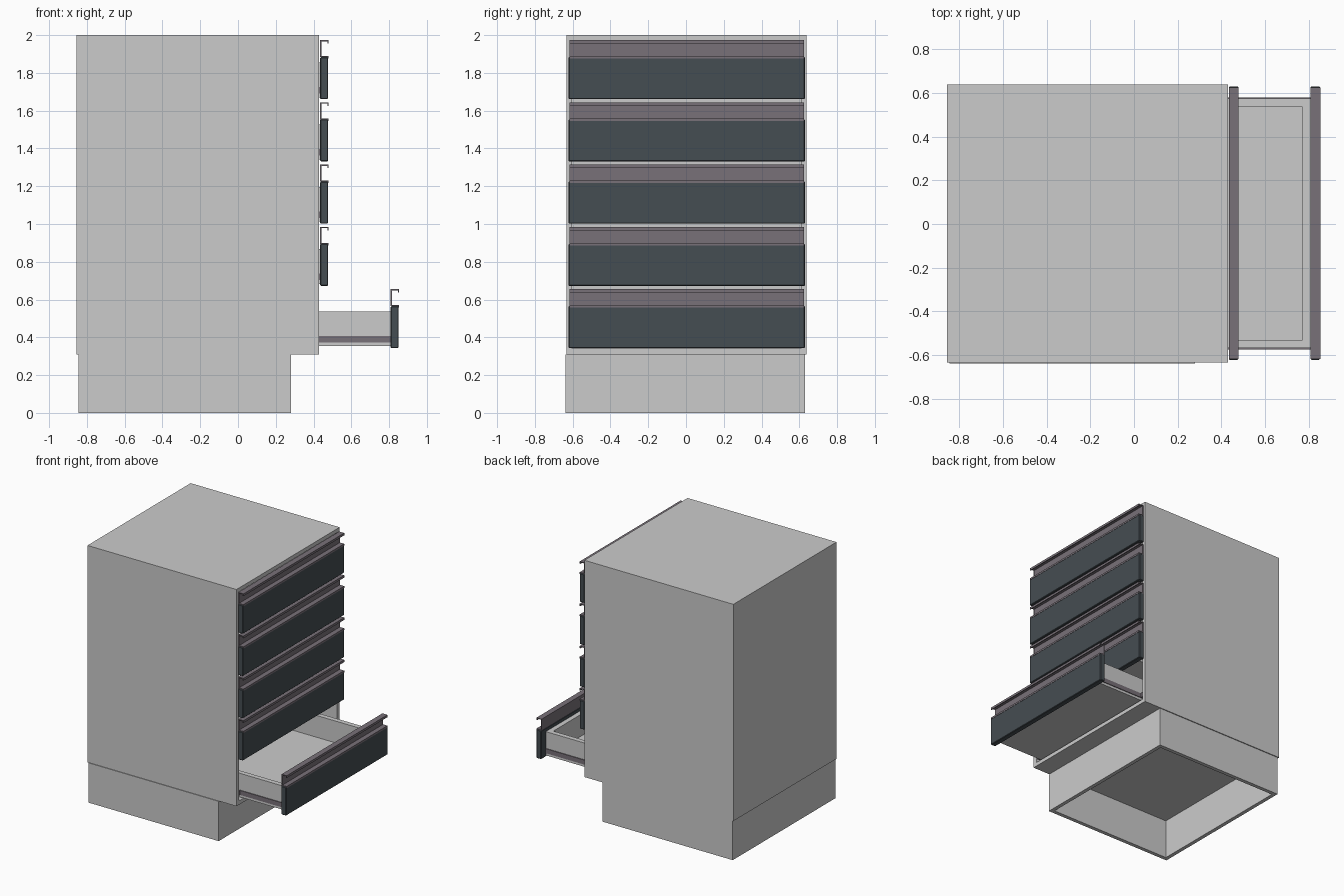
import bpy
import bmesh

if "Cube" in bpy.data.objects:
    bpy.data.objects.remove(bpy.data.objects["Cube"])


def material(name, color):
    m = bpy.data.materials.new(name)
    m.diffuse_color = color
    m.use_nodes = True
    m.node_tree.nodes["Principled BSDF"].inputs["Base Color"].default_value = m.diffuse_color
    return m


DARK = material("dark_front", (0.06, 0.075, 0.085, 1))
METAL = material("mauve_metal", (0.19, 0.165, 0.19, 1))


def finish(name, bm, mat=None):
    bmesh.ops.recalc_face_normals(bm, faces=bm.faces)
    me = bpy.data.meshes.new(name)
    bm.to_mesh(me)
    bm.free()
    ob = bpy.data.objects.new(name, me)
    bpy.context.collection.objects.link(ob)
    if mat:
        me.materials.append(mat)
    return ob


def boxes(name, spans, mat=None, bevel=0):
    """One object from boxes given as (x0, x1, y0, y1, z0, z1)."""
    bm = bmesh.new()
    for x0, x1, y0, y1, z0, z1 in spans:
        verts = bmesh.ops.create_cube(bm, size=1)["verts"]
        for v in verts:
            v.co.x = x1 if v.co.x > 0 else x0
            v.co.y = y1 if v.co.y > 0 else y0
            v.co.z = z1 if v.co.z > 0 else z0
    ob = finish(name, bm, mat)
    if bevel:
        b = ob.modifiers.new("bevel", "BEVEL")
        b.width, b.segments = bevel, 1
    return ob


def extrude_y(name, profile, y0, y1, mat):
    """Extrude an x-z outline along y."""
    bm = bmesh.new()
    face = bm.faces.new([bm.verts.new((x, y0, z)) for x, z in profile])
    new = bmesh.ops.extrude_face_region(bm, geom=[face])["geom"]
    bmesh.ops.translate(bm, vec=(0, y1 - y0, 0),
                        verts=[g for g in new if isinstance(g, bmesh.types.BMVert)])
    return finish(name, bm, mat)


# Carcass, open at the front
Y0, Y1, T = -0.633, 0.638, 0.03
XB, XF = -0.855, 0.43
boxes("cabinet_side_near", [(XB, XF, Y0, Y0 + T, 0.31, 2.0)])
boxes("cabinet_side_far", [(XB, XF, Y1 - T, Y1, 0.31, 2.0)])
boxes("cabinet_top", [(XB, XF, Y0 + T, Y1 - T, 2.0 - T, 2.0)])
boxes("cabinet_bottom", [(XB, XF, Y0 + T, Y1 - T, 0.31, 0.31 + T)])
boxes("cabinet_back", [(XB, XB + 0.02, Y0 + T, Y1 - T, 0.31 + T, 2.0 - T)])

# Recessed plinth frame, open underneath
P0, P1, PB, PF = -0.638, 0.631, -0.845, 0.28
boxes("plinth", [(PB, PF, P0, P0 + T, 0, 0.31), (PB, PF, P1 - T, P1, 0, 0.31),
                 (PB, PB + T, P0 + T, P1 - T, 0, 0.31),
                 (PF - T, PF, P0 + T, P1 - T, 0, 0.31)])


def drawer(i, z, pull):
    """Drawer whose front panel starts at height z, pulled out along x."""
    n = f"drawer_{i}_"
    xf = 0.435 + pull
    xb = xf - 1.15
    y0, y1, w = -0.568, 0.573, 0.038
    zb, zt = z + 0.01, z + 0.195
    # Tray
    boxes(n + "tray", [
        (xb, xf, y0, y0 + w, zb, zt), (xb, xf, y1 - w, y1, zb, zt),
        (xb, xb + w, y0 + w, y1 - w, zb, zt), (xf - w, xf, y0 + w, y1 - w, zb, zt),
        (xb + w, xf - w, y0 + w, y1 - w, zb, zb + 0.015)])
    # Sliding rails and their fixed cabinet halves
    boxes(n + "rails", [(xb, xf, y0 - 0.006, y0, z + 0.03, z + 0.065),
                        (xb, xf, y1, y1 + 0.006, z + 0.03, z + 0.065)], METAL)
    boxes(n + "rail_mounts", [(-0.72, 0.42, Y0 + T, y0 - 0.008, z + 0.03, z + 0.065),
                              (-0.72, 0.42, y1 + 0.008, Y1 - T, z + 0.03, z + 0.065)], METAL)
    # Front panel
    boxes(n + "front", [(xf, xf + 0.042, -0.622, 0.63, z, z + 0.222)], DARK, 0.004)
    # Folded sheet handle: lower lip, flange, web, top flange, hooked lip
    t, d, zl, zh = 0.006, 0.044, z + 0.222, z + 0.312
    extrude_y(n + "handle", [
        (xf, zl), (xf + d - t, zl), (xf + d - t, zl - 0.008), (xf + d, zl - 0.008),
        (xf + d, zl + t), (xf + t, zl + t), (xf + t, zh - t), (xf + d - t, zh - t),
        (xf + d - t, zh - 0.018), (xf + d, zh - 0.018), (xf + d, zh), (xf, zh)],
        -0.617, 0.625, METAL)


for i in range(5):
    drawer(i + 1, 0.343 + 0.3295 * i, 0.373 if i == 0 else 0)
